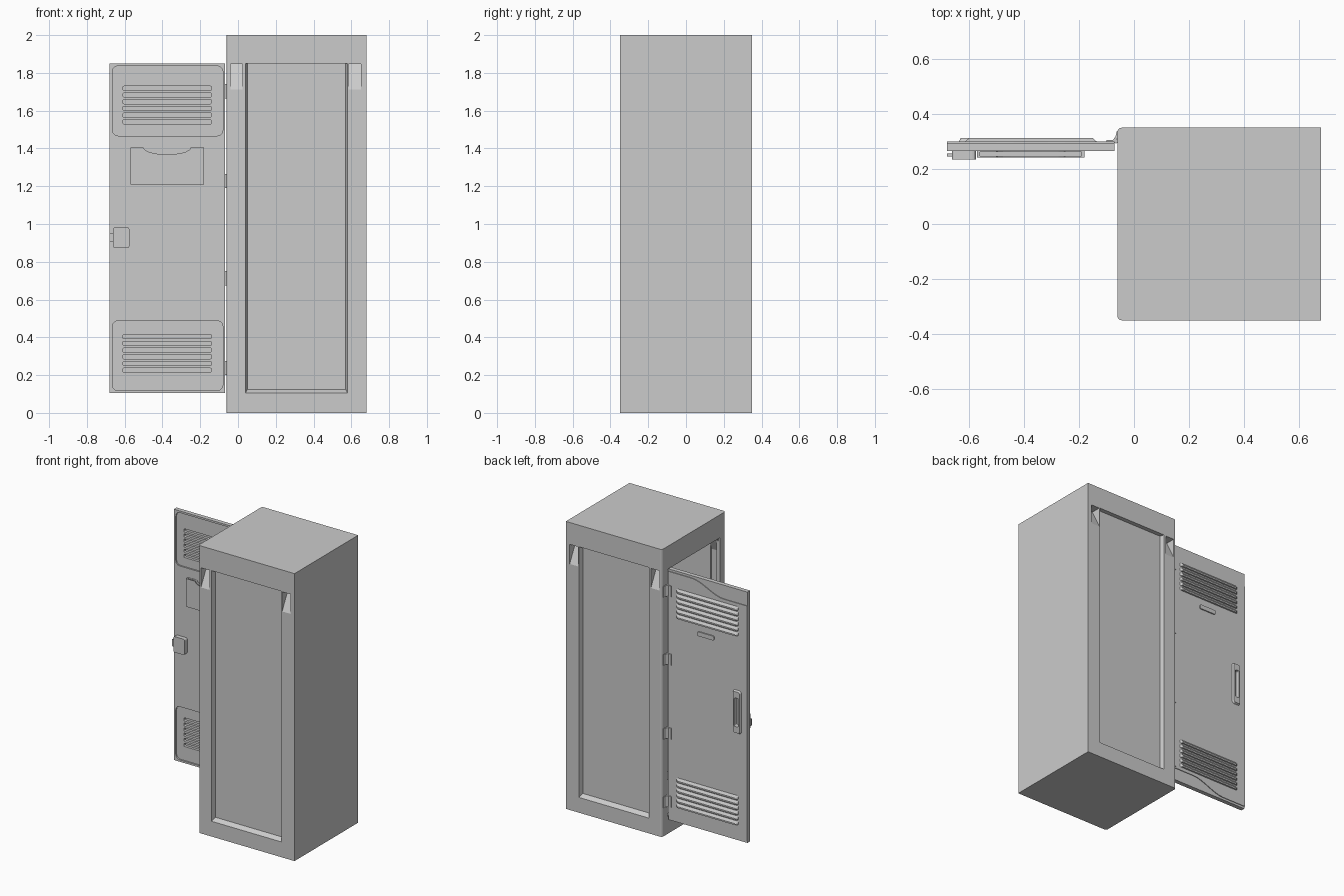
import bpy, bmesh, math
from mathutils import Vector

cube = bpy.data.objects.get("Cube")
if cube:
    bpy.data.objects.remove(cube, do_unlink=True)

metal = bpy.data.materials.new("grey_metal")
metal.use_nodes = True
GREY = (0.6, 0.6, 0.6, 1)
metal.diffuse_color = GREY
metal.node_tree.nodes["Principled BSDF"].inputs["Base Color"].default_value = GREY


def prism(name, pts, a, b, axis="z", end=None):
    """Extrude a 2D outline from a to b; an optional end outline makes a taper."""
    place = {"x": lambda p, d: (d, p[0], p[1]),
             "y": lambda p, d: (p[0], d, p[1]),
             "z": lambda p, d: (p[0], p[1], d)}[axis]
    bm = bmesh.new()
    low = [bm.verts.new(place(p, a)) for p in pts]
    top = [bm.verts.new(place(p, b)) for p in (end or pts)]
    bm.faces.new(low)
    bm.faces.new(top)
    n = len(pts)
    for i in range(n):
        bm.faces.new((low[i], low[(i + 1) % n], top[(i + 1) % n], top[i]))
    bmesh.ops.recalc_face_normals(bm, faces=bm.faces)
    mesh = bpy.data.meshes.new(name)
    bm.to_mesh(mesh)
    bm.free()
    mesh.materials.append(metal)
    ob = bpy.data.objects.new(name, mesh)
    bpy.context.collection.objects.link(ob)
    return ob


def rect(u0, u1, v0, v1, r=0, steps=3):
    """Rectangle outline with optional rounded corners."""
    if not r:
        return [(u0, v0), (u1, v0), (u1, v1), (u0, v1)]
    pts = []
    corners = [(u1 - r, v1 - r), (u0 + r, v1 - r), (u0 + r, v0 + r), (u1 - r, v0 + r)]
    for k, (cu, cv) in enumerate(corners):
        for i in range(steps + 1):
            t = math.pi / 2 * (k + i / steps)
            pts.append((cu + r * math.cos(t), cv + r * math.sin(t)))
    return pts


def combine(ob, tools, operation):
    """Apply solid operations and remove the tools."""
    for tool in tools:
        mod = ob.modifiers.new("solid", "BOOLEAN")
        mod.object, mod.operation, mod.solver = tool, operation, "EXACT"
    bpy.context.view_layer.update()
    graph = bpy.context.evaluated_depsgraph_get()
    mesh = bpy.data.meshes.new_from_object(ob.evaluated_get(graph))
    ob.modifiers.clear()
    ob.data = mesh
    for tool in tools:
        bpy.data.objects.remove(tool, do_unlink=True)


# Cabinet shell: rounded only on the edges beside the door opening
r = 0.014
outline = [(0.68, -0.35), (0.68, 0.35)]
outline += [(-0.06 + r - r * math.sin(t), 0.35 - r + r * math.cos(t))
            for t in (i * math.pi / 6 for i in range(4))]
outline += [(x, -y) for x, y in reversed(outline[2:])]
cabinet = prism("cabinet", outline, 0, 2)
combine(cabinet, [prism("cavity", rect(-0.03, 0.65, -0.325, 0.325), 0.03, 1.97),
                  prism("opening", rect(-0.29, 0.29, 0.12, 1.84), -0.1, 0, "x")], "DIFFERENCE")

# Recessed side panels and sloping pockets on both sides
bosses, cuts = [], []
for s in (-1, 1):
    bosses.append(prism("panel_back", rect(0.03, 0.59, 0.095, 1.86), s * 0.31, s * 0.34, "y"))
    cuts.append(prism("panel_cut", rect(0.037, 0.583, 0.1, 1.85), s * 0.36, s * 0.32, "y",
                      rect(0.05, 0.57, 0.125, 1.85)))
    for x in (-0.04, 0.585):
        bosses.append(prism("pocket_back", [(s * 0.34, 1.858), (s * 0.34, 1.69), (s * 0.27, 1.858)],
                            x - 0.008, x + 0.073, "x"))
        cuts.append(prism("pocket_cut", [(s * 0.36, 1.848), (s * 0.36, 1.692), (s * 0.28, 1.848)],
                          x, x + 0.065, "x"))
combine(cabinet, bosses, "UNION")
combine(cabinet, cuts, "DIFFERENCE")

# Door sheet with shallow panels on its inner face
door = prism("door", rect(-0.68, -0.07, 0.105, 1.85), 0.265, 0.30, "y")
combine(door, [prism("inner_panel", rect(-0.665, -0.08, z, z + 0.37, 0.03), 0.25, 0.275, "y")
               for z in (0.118, 1.467)], "DIFFERENCE")


def s_curve(z0, z1):
    """Smooth step running along the door edge."""
    pts = [(-0.06, z0)]
    for i in range(9):
        f = i / 8
        pts.append((-0.25 - 0.25 * f, z0 + (z1 - z0) * (f * f * (3 - 2 * f))))
    return pts + [(-0.69, z1)]


# Stepped edge bands on the outer face, vent slots and handle recess
cuts = [prism("top_band", s_curve(1.835, 1.755) + [(-0.69, 1.9), (-0.06, 1.9)], 0.295, 0.33, "y"),
        prism("bottom_band", s_curve(0.19, 0.12) + [(-0.69, 0.05), (-0.06, 0.05)], 0.295, 0.33, "y"),
        prism("handle_cut", rect(-0.622, -0.59, 0.9, 1.1, 0.008), 0.282, 0.33, "y")]
slots = [base + 0.0355 * i for base in (0.215, 1.53) for i in range(6)]
for z in slots:
    cuts.append(prism("slot_cut", rect(-0.61, -0.14, z, z + 0.022, 0.007), 0.25, 0.293, "y"))
combine(door, cuts, "DIFFERENCE")

# Outer louvres: closed slope above, blunt lip below
for z in slots:
    prism("vent_louvre", rect(-0.615, -0.135, z - 0.002, z + 0.026, 0.007), 0.299, 0.312, "y",
          rect(-0.6, -0.15, z - 0.002, z + 0.008, 0.003))

# Handle rim around the recess
rim = prism("handle_rim", rect(-0.637, -0.573, 0.85, 1.15, 0.015), 0.299, 0.313, "y",
            rect(-0.63, -0.58, 0.857, 1.143, 0.012))
combine(rim, [prism("rim_cut", rect(-0.622, -0.59, 0.9, 1.1, 0.008), 0.28, 0.33, "y")], "DIFFERENCE")

# Number plate
prism("number_plate", rect(-0.43, -0.30, 1.45, 1.48, 0.01), 0.299, 0.308, "y")

# Paper holder with a scooped top edge
scoop = [(-0.2 - 0.0, 1.41)]
scoop = [(-0.375 + 0.125 * math.cos(t), 1.405 - 0.037 * math.sin(t))
         for t in (i * math.pi / 10 for i in range(11))]
holder = prism("paper_holder", [(-0.57, 1.21), (-0.18, 1.21), (-0.18, 1.405)] + scoop + [(-0.57, 1.405)],
               0.242, 0.267, "y")
combine(holder, [prism("holder_cut", rect(-0.56, -0.19, 1.22, 1.45), 0.247, 0.262, "y")], "DIFFERENCE")

# Latch box and bolt
prism("latch_box", rect(-0.662, -0.575, 0.872, 0.982, 0.012), 0.267, 0.235, "y")
prism("latch_bolt", rect(-0.68, -0.65, 0.905, 0.952), 0.245, 0.257, "y")

# Hinges: bent leaf and pin
for z in (0.20, 0.675, 1.19, 1.665):
    prism("hinge_leaf", [(-0.1, 0.299), (-0.074, 0.299), (-0.06, 0.312), (-0.055, 0.34),
                         (-0.063, 0.336), (-0.068, 0.316), (-0.078, 0.305), (-0.1, 0.305)], z, z + 0.075)
    prism("hinge_pin", rect(-0.073, -0.058, 0.293, 0.308, 0.007), z, z + 0.075)
